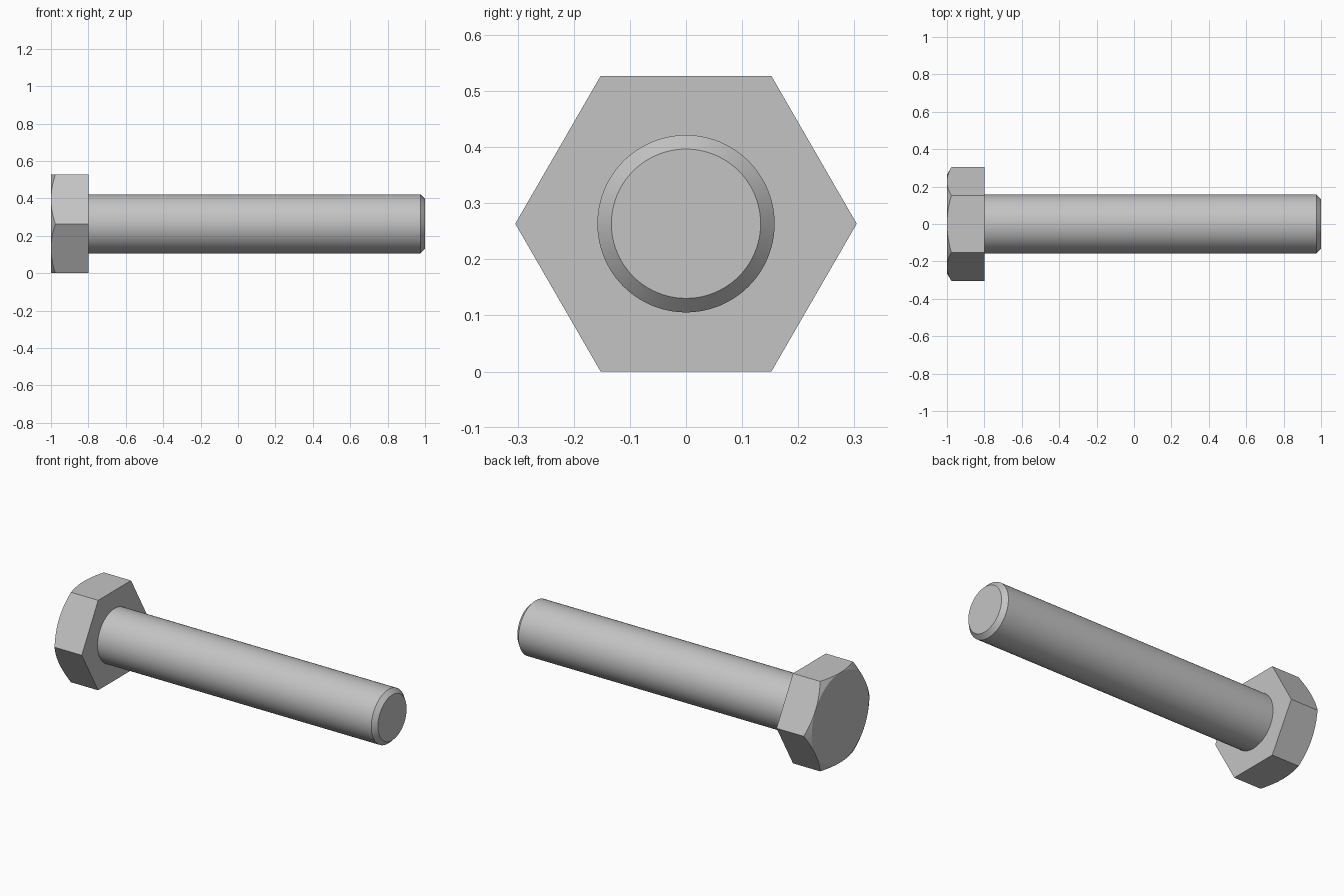
import bpy, bmesh
from math import cos, sin, tan, pi, radians

cube = bpy.data.objects.get("Cube")
if cube:
    bpy.data.objects.remove(cube, do_unlink=True)

APOTHEM = 0.2635           # half the width across the head's flats
SHANK_R = 0.158
CHAMFER = 0.025
STEPS = 96                 # points round each ring, a multiple of 12

steel = bpy.data.materials.new("grey_steel")
steel.use_nodes = True
GREY = (0.55, 0.55, 0.55, 1)
steel.diffuse_color = GREY
steel.node_tree.nodes["Principled BSDF"].inputs["Base Color"].default_value = GREY


def round_x(radius, x):
    """Circle around the bolt axis."""
    return [(x, radius * cos(2 * pi * i / STEPS), APOTHEM + radius * sin(2 * pi * i / STEPS))
            for i in range(STEPS)]


def hexagon(x_at):
    """Hexagon around the axis; x_at gives x from the distance to the axis."""
    ring = []
    for i in range(STEPS):
        a = 2 * pi * i / STEPS
        r = APOTHEM / cos(a % (pi / 3) - pi / 6)
        ring.append((x_at(r), r * cos(a), APOTHEM + r * sin(a)))
    return ring


def loft(name, rings):
    """Skin the rings, cap both ends and shade with sharp edges."""
    bm = bmesh.new()
    loops = [[bm.verts.new(p) for p in ring] for ring in rings]
    for a, b in zip(loops, loops[1:]):
        for i in range(STEPS):
            j = (i + 1) % STEPS
            bm.faces.new((a[i], a[j], b[j], b[i]))
    bm.faces.new(loops[0])
    bm.faces.new(loops[-1])
    bmesh.ops.remove_doubles(bm, verts=bm.verts, dist=0.00001)
    bmesh.ops.recalc_face_normals(bm, faces=bm.faces)
    mesh = bpy.data.meshes.new(name)
    bm.to_mesh(mesh)
    bm.free()
    mesh.materials.append(steel)
    obj = bpy.data.objects.new(name, mesh)
    bpy.context.collection.objects.link(obj)
    bpy.ops.object.select_all(action='DESELECT')
    obj.select_set(True)
    bpy.context.view_layer.objects.active = obj
    bpy.ops.object.shade_smooth_by_angle(angle=radians(22))


# Hex head, its corners cut by a shallow cone on the outer end
slope = tan(radians(30))
loft("hex_head", [
    round_x(APOTHEM, -1),
    hexagon(lambda r: -1 + (r - APOTHEM) * slope),
    hexagon(lambda r: -0.8),
])

# Plain shank with a chamfered tip, rooted inside the head
loft("shank", [
    round_x(SHANK_R, -0.82),
    round_x(SHANK_R, 1 - CHAMFER),
    round_x(SHANK_R - CHAMFER, 1),
])
